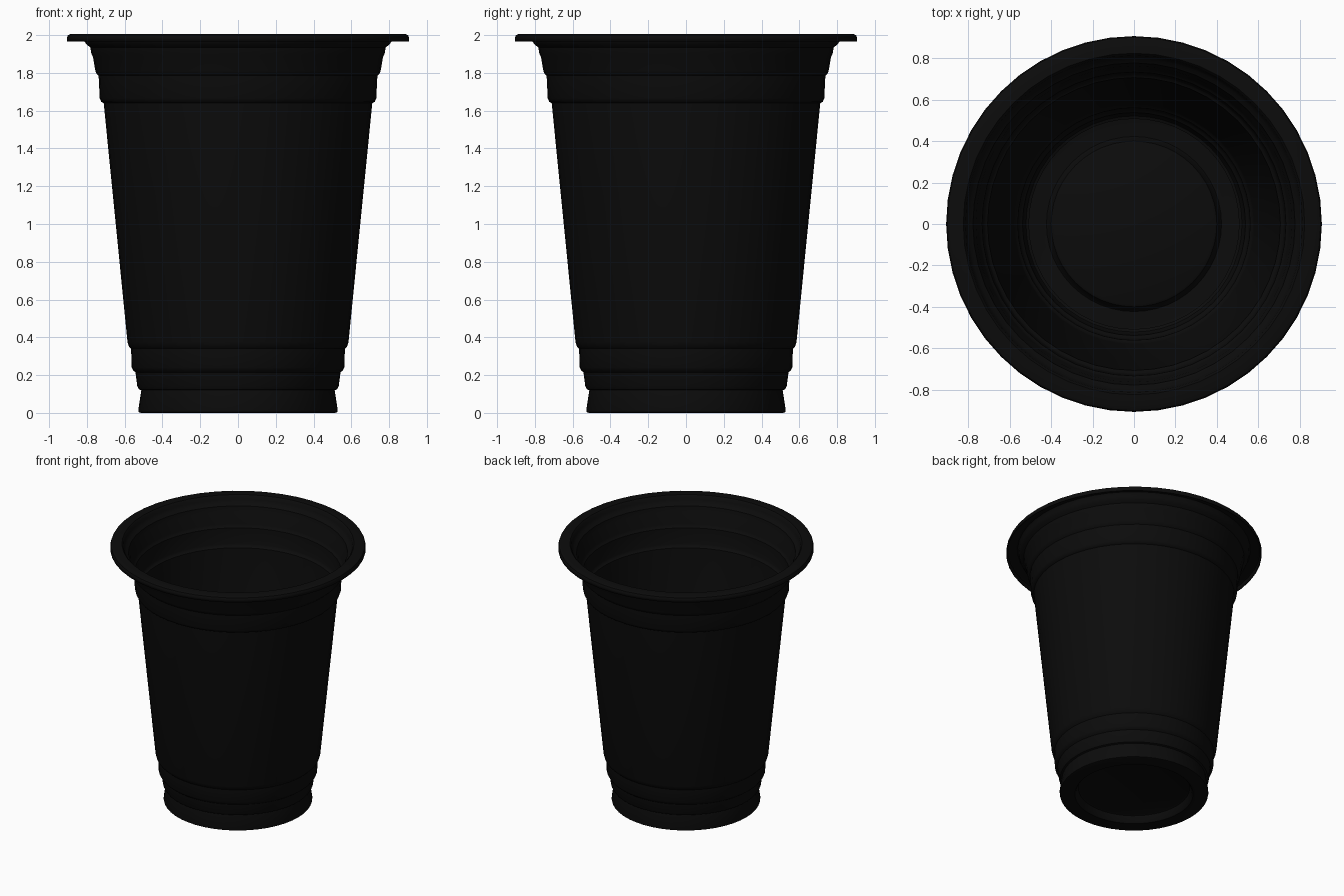
import bpy, bmesh, math

if "Cube" in bpy.data.objects:
    bpy.data.objects.remove(bpy.data.objects["Cube"])

SIDES = 48

black = bpy.data.materials.new("black_plastic")
black.diffuse_color = (0.0035, 0.0035, 0.0035, 1)
black.use_nodes = True
black.node_tree.nodes["Principled BSDF"].inputs["Base Color"].default_value = black.diffuse_color

# Outer profile (radius, height): raised floor, foot, ribbed wall, rolled rim
PROFILE = [
    (0.0, 0.055), (0.385, 0.055), (0.395, 0.05), (0.41, 0.01), (0.42, 0.0),
    (0.515, 0.0), (0.525, 0.004), (0.528, 0.015),
    (0.512, 0.12), (0.525, 0.125), (0.533, 0.14),
    (0.543, 0.215), (0.555, 0.225), (0.563, 0.24),
    (0.566, 0.34), (0.578, 0.352), (0.585, 0.375),
    (0.711, 1.64), (0.724, 1.647), (0.732, 1.665),
    (0.738, 1.785), (0.748, 1.795), (0.755, 1.81),
    (0.768, 1.885), (0.776, 1.9), (0.782, 1.935),
    (0.802, 1.95), (0.815, 1.97), (0.818, 1.99), (0.826, 2.0),
    (0.885, 2.0), (0.896, 1.995), (0.9, 1.985), (0.9, 1.965),
]

# Cup shell: spin the profile around z
bm = bmesh.new()
verts = [bm.verts.new((r, 0, z)) for r, z in PROFILE]
edges = [bm.edges.new(p) for p in zip(verts, verts[1:])]
bmesh.ops.spin(bm, geom=verts + edges, cent=(0, 0, 0), axis=(0, 0, 1),
               angle=2 * math.pi, steps=SIDES, use_merge=False)
bmesh.ops.remove_doubles(bm, verts=bm.verts, dist=0.0002)
bmesh.ops.recalc_face_normals(bm, faces=bm.faces)
# Make wall normals point outward
wall = max(bm.faces, key=lambda f: f.calc_area() if 0.5 < f.calc_center_median().z < 1.5 else 0)
c = wall.calc_center_median()
if wall.normal.x * c.x + wall.normal.y * c.y < 0:
    bmesh.ops.reverse_faces(bm, faces=bm.faces)
mesh = bpy.data.meshes.new("cup")
bm.to_mesh(mesh)
bm.free()
mesh.materials.append(black)
cup = bpy.data.objects.new("cup", mesh)
bpy.context.collection.objects.link(cup)

# Thin plastic wall
solid = cup.modifiers.new("thickness", 'SOLIDIFY')
solid.thickness = 0.006
solid.offset = -1

bpy.context.view_layer.objects.active = cup
cup.select_set(True)
bpy.ops.object.shade_smooth_by_angle(angle=math.radians(40))
